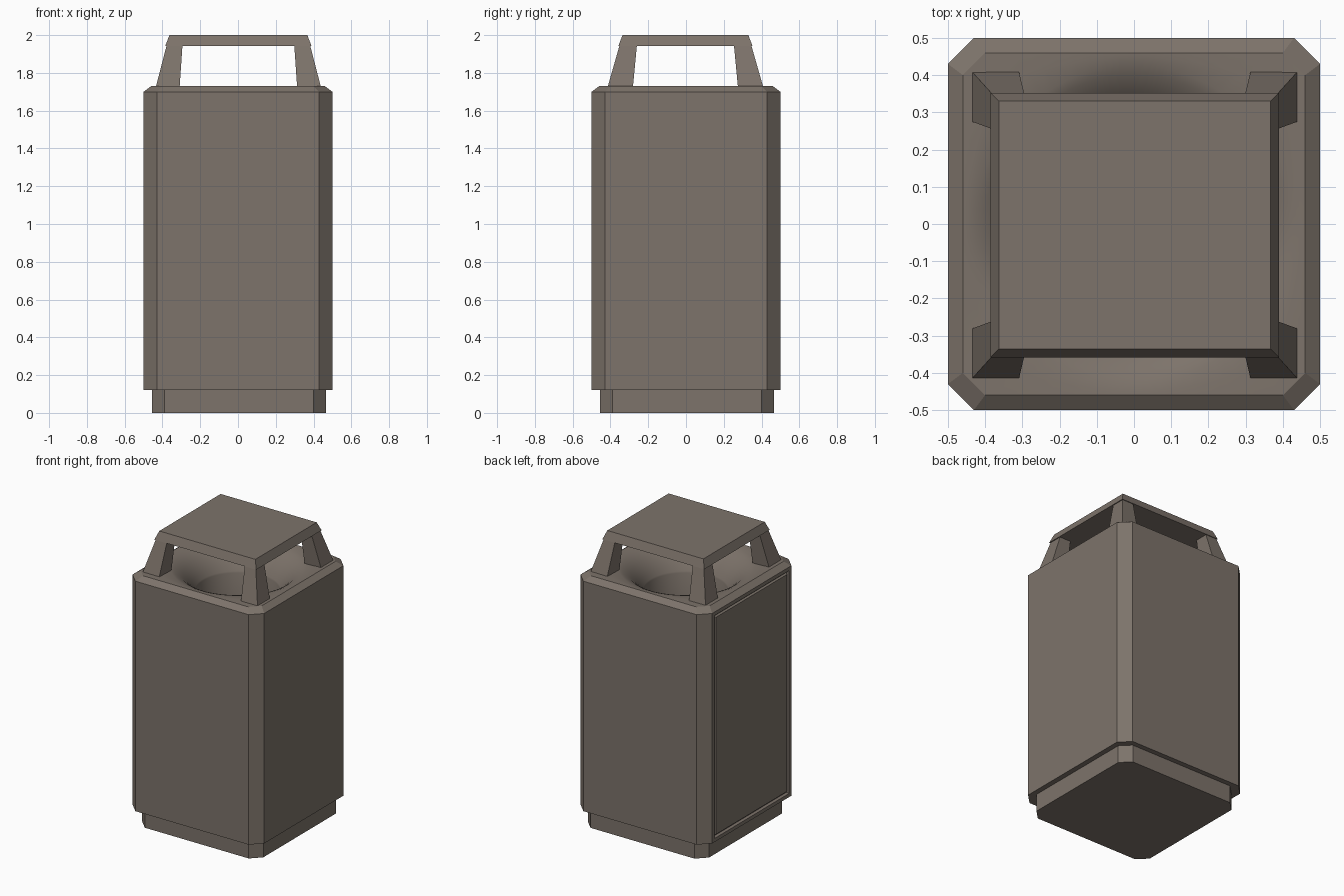
import bpy, bmesh, math

if "Cube" in bpy.data.objects:
    bpy.data.objects.remove(bpy.data.objects["Cube"])

mat = bpy.data.materials.new("warm grey concrete")
mat.diffuse_color = (0.205, 0.172, 0.145, 1)
mat.use_nodes = True
mat.node_tree.nodes["Principled BSDF"].inputs["Base Color"].default_value = mat.diffuse_color


def finish(name, bm, smooth=False):
    bmesh.ops.recalc_face_normals(bm, faces=bm.faces)
    me = bpy.data.meshes.new(name)
    bm.to_mesh(me)
    bm.free()
    ob = bpy.data.objects.new(name, me)
    bpy.context.collection.objects.link(ob)
    me.materials.append(mat)
    if smooth:
        bpy.context.view_layer.objects.active = ob
        ob.select_set(True)
        bpy.ops.object.shade_smooth_by_angle(angle=math.radians(40))
        ob.select_set(False)
    return ob


def loft(bm, rings, cap_start=True, cap_end=True):
    """Join equal-length rings of points with quads."""
    vs = [[bm.verts.new(p) for p in r] for r in rings]
    n = len(vs[0])
    for a, b in zip(vs, vs[1:]):
        for i in range(n):
            bm.faces.new((a[i], a[(i + 1) % n], b[(i + 1) % n], b[i]))
    if cap_start:
        bm.faces.new(vs[0])
    if cap_end:
        bm.faces.new(vs[-1])


def octagon(h, c, z, cx=0.0, cy=0.0):
    """Square of half-size h with corners cut by c."""
    k = h - c
    pts = [(h, -k), (h, k), (k, h), (-k, h), (-h, k), (-h, -k), (-k, -h), (k, -h)]
    return [(cx + x, cy + y, z) for x, y in pts]


def rect(x0, x1, y0, y1, z):
    return [(x0, y0, z), (x1, y0, z), (x1, y1, z), (x0, y1, z)]


# Recessed plinth
bm = bmesh.new()
loft(bm, [octagon(0.46, 0.065, 0, 0.005, 0.005), octagon(0.46, 0.065, 0.125, 0.005, 0.005)])
finish("plinth", bm)

# Bin body with sloped top edge and a grooved door on the left side
bm = bmesh.new()
loft(bm, [octagon(0.5, 0.07, 0.12), octagon(0.5, 0.07, 1.70), octagon(0.46, 0.06, 1.73)],
     cap_end=False)
bmesh.ops.recalc_face_normals(bm, faces=bm.faces)
bm.normal_update()
door = [f for f in bm.faces if f.normal.x < -0.99]
for thick, depth in ((0.035, 0), (0.010, -0.015), (0.008, 0), (0.010, 0.012)):
    bmesh.ops.inset_individual(bm, faces=door, thickness=thick, depth=depth)
finish("bin_body", bm)

# Funnel: octagonal rim blending into a round throat
corner = math.degrees(math.atan2(0.40, 0.46))
angles = []
for q in range(4):
    for i in range(18):
        a = {8: corner, 10: 90 - corner}.get(i, i * 5)
        angles.append(math.radians(q * 90 + a))


def oct_radius(a):
    c, s = abs(math.cos(a)), abs(math.sin(a))
    return min(0.46 / max(c, s), 0.86 / (c + s))


def blend_ring(r, t, z):
    """t = 0 follows the octagon, t = 1 is a circle of radius r."""
    out = []
    for a in angles:
        d = oct_radius(a) * (1 - t) + r * t
        out.append((d * math.cos(a), d * math.sin(a), z))
    return out


bm = bmesh.new()
loft(bm, [blend_ring(*p) for p in (
    (0.46, 0, 1.73), (0.435, 0.5, 1.729), (0.425, 1, 1.724), (0.40, 1, 1.714),
    (0.37, 1, 1.697), (0.34, 1, 1.672), (0.31, 1, 1.64), (0.285, 1, 1.605),
    (0.265, 1, 1.57), (0.26, 1, 1.56), (0.26, 1, 1.2))], cap_start=False)
finish("funnel_top", bm, smooth=True)

# Canopy roof slab with sloping edges
CX, CY = 0.002, -0.003
bm = bmesh.new()
loft(bm, [rect(CX - 0.387, CX + 0.387, CY - 0.355, CY + 0.355, 1.943),
          rect(CX - 0.365, CX + 0.365, CY - 0.333, CY + 0.333, 2.0)])
finish("canopy_roof", bm)

# Four tapered, inward-leaning legs
for sx, nx in ((-1, "left"), (1, "right")):
    for sy, ny in ((-1, "front"), (1, "back")):
        bm = bmesh.new()
        loft(bm, [rect(CX + sx * 0.437, CX + sx * 0.311, CY + sy * 0.412, CY + sy * 0.278, 1.725),
                  rect(CX + sx * 0.380, CX + sx * 0.296, CY + sy * 0.349, CY + sy * 0.257, 1.945)])
        finish(f"canopy_leg_{ny}_{nx}", bm)
